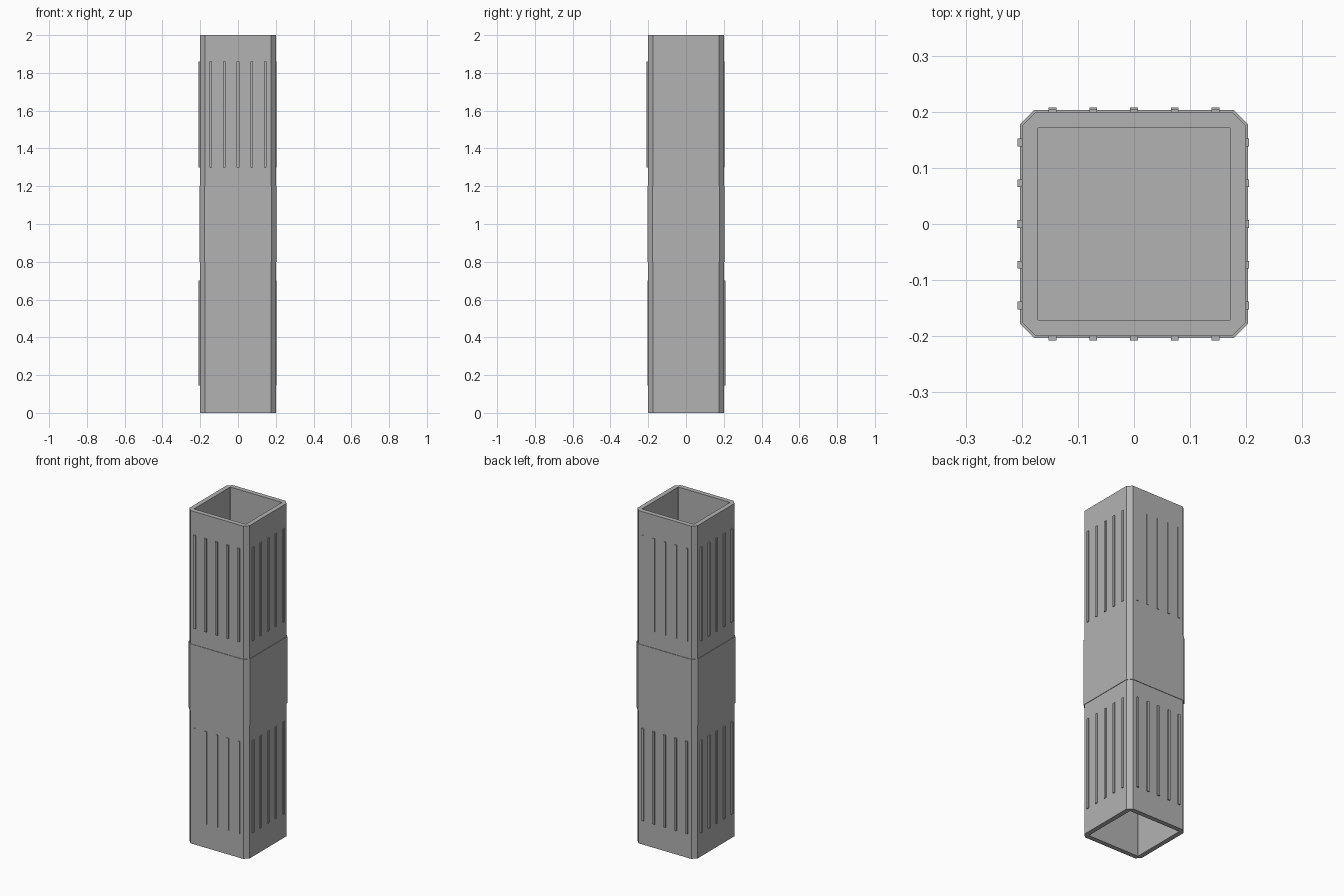
import bpy, bmesh, math
from mathutils import Matrix, Vector

default = bpy.data.objects.get("Cube")
if default:
    bpy.data.objects.remove(default, do_unlink=True)

grey = bpy.data.materials.new("plain_grey")
grey.use_nodes = True
colour = (0.45, 0.45, 0.45, 1)
grey.diffuse_color = colour
grey.node_tree.nodes["Principled BSDF"].inputs["Base Color"].default_value = colour


def finish(bm, name):
    bmesh.ops.recalc_face_normals(bm, faces=bm.faces)
    mesh = bpy.data.meshes.new(name)
    bm.to_mesh(mesh)
    bm.free()
    mesh.materials.append(grey)
    obj = bpy.data.objects.new(name, mesh)
    bpy.context.collection.objects.link(obj)
    return obj


def outline(half, cut, z):
    """Square with chamfered corners, eight points counter-clockwise."""
    pts = []
    for k in range(4):
        turn = Matrix.Rotation(k * math.pi / 2, 3, 'Z')
        pts += [turn @ Vector((half, half - cut, z)),
                turn @ Vector((half - cut, half, z))]
    return pts


def loft(name, rings):
    """Skin a stack of outlines and close both ends."""
    bm = bmesh.new()
    loops = [[bm.verts.new(p) for p in outline(*r)] for r in rings]
    for a, b in zip(loops, loops[1:]):
        for i in range(8):
            j = (i + 1) % 8
            bm.faces.new((a[i], a[j], b[j], b[i]))
    bm.faces.new(loops[0])
    bm.faces.new(loops[-1])
    return finish(bm, name)


OUTER, INNER, CHAMFER, INNER_CUT = 0.2, 0.172, 0.025, 0.002

# Sleeves: hollow, with the floor of each socket at the middle collar
for name, end, floor in (("upper_sleeve", 2.0, 1.2), ("lower_sleeve", 0.0, 0.8)):
    loft(name, [(OUTER, CHAMFER, floor), (OUTER, CHAMFER, end),
                (INNER, INNER_CUT, end), (INNER, INNER_CUT, floor)])

# Slightly wider solid collar in the middle
loft("middle_collar", [(0.203, CHAMFER, 0.8), (0.203, CHAMFER, 1.2)])


# Grip ribs: five on each side of each sleeve, of unequal height per side
def ribs(name, angle, reach, low, high):
    bm = bmesh.new()
    turn = Matrix.Rotation(angle, 4, 'Z')
    for i in range(-2, 3):
        depth = reach - 0.19
        place = (turn @ Matrix.Translation((i * 0.0725, 0.19 - reach, 0))
                 @ Matrix.Translation((0, -0.19 + (reach - 0.19) / 2, (low + high) / 2))
                 @ Matrix.Diagonal((0.014, depth, high - low, 1)))
        bmesh.ops.create_cube(bm, size=1, matrix=place)
    finish(bm, name)


sides = (("front", 0, 0.208, 0.204), ("left", 1, 0.205, 0.205),
         ("back", 2, 0.204, 0.208), ("right", 3, 0.208, 0.208))
for side, quarter, upper, lower in sides:
    ribs(side + "_upper_ribs", quarter * math.pi / 2, upper, 1.30, 1.86)
    ribs(side + "_lower_ribs", quarter * math.pi / 2, lower, 0.145, 0.70)
